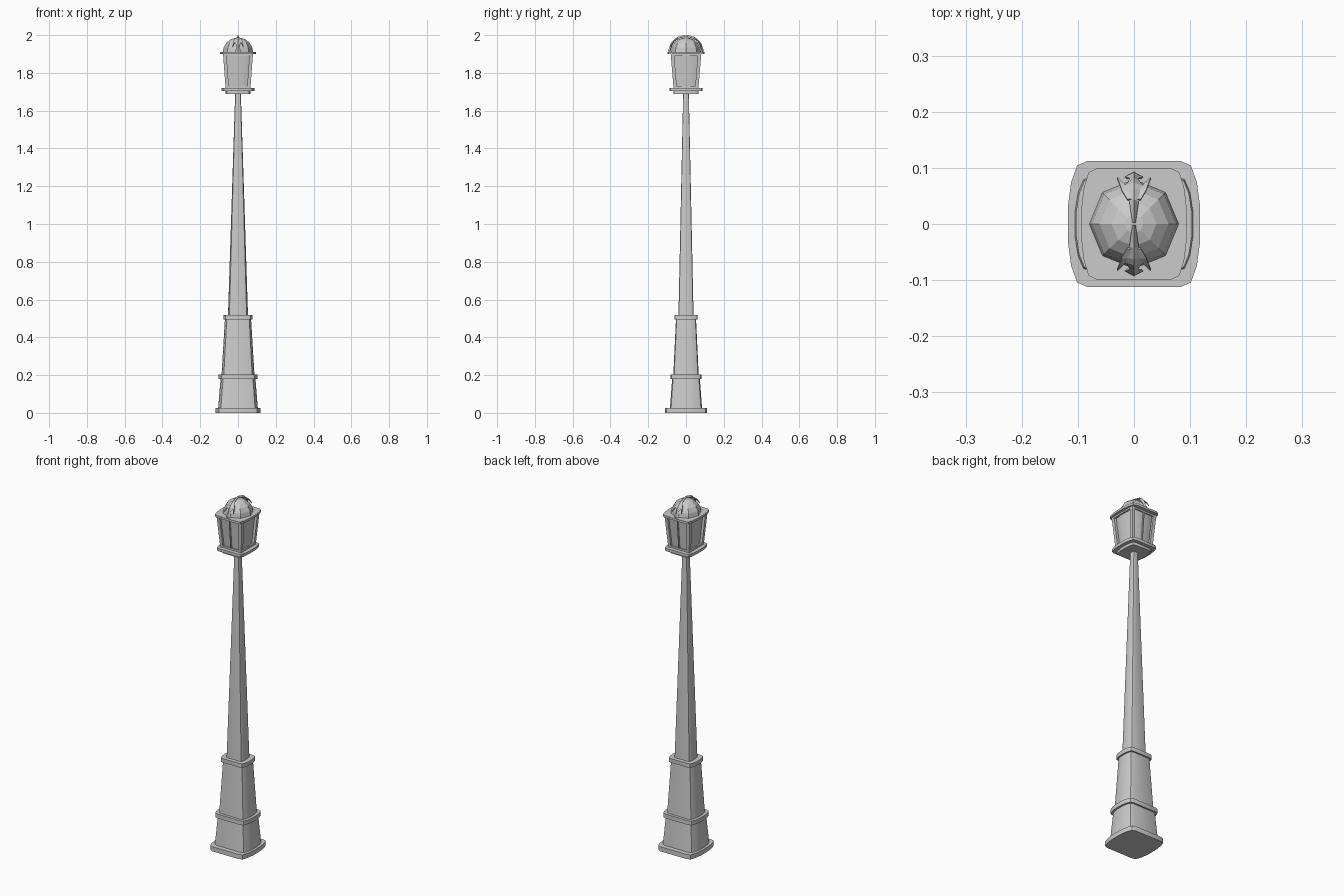
import bpy, bmesh, math
from mathutils import Vector

if "Cube" in bpy.data.objects:
    bpy.data.objects.remove(bpy.data.objects["Cube"])

# Rounded-square section with slightly bowed left and right sides
QUARTER = [(1, 0.27), (0.95, 0.66), (0.86, 0.93), (0.71, 1)]


def section(hx, hy, z):
    q = [(x * hx, y * hy) for x, y in QUARTER]
    half = q + [(-x, y) for x, y in reversed(q)]
    return [(x, y, z) for x, y in half + [(-x, -y) for x, y in half]]


def make_object(name, bm, smooth=None):
    bmesh.ops.recalc_face_normals(bm, faces=bm.faces)
    me = bpy.data.meshes.new(name)
    bm.to_mesh(me)
    bm.free()
    ob = bpy.data.objects.new(name, me)
    bpy.context.collection.objects.link(ob)
    if smooth:
        bpy.ops.object.select_all(action='DESELECT')
        ob.select_set(True)
        bpy.context.view_layer.objects.active = ob
        bpy.ops.object.shade_smooth_by_angle(angle=math.radians(smooth))
    return ob


def loft(name, levels):
    """levels: (z, half width x, half depth y)"""
    bm = bmesh.new()
    rings = [[bm.verts.new(p) for p in section(hx, hy, z)] for z, hx, hy in levels]
    n = len(rings[0])
    for a, b in zip(rings, rings[1:]):
        for i in range(n):
            j = (i + 1) % n
            bm.faces.new((a[i], a[j], b[j], b[i]))
    bm.faces.new(rings[0])
    bm.faces.new(rings[-1])
    return make_object(name, bm, 30)


def slab(name, z0, z1, hx, hy):
    return loft(name, [(z0, hx, hy), (z1, hx, hy)])


def bar(bm, p, q, sx, sy):
    """rectangular bar from p to q with horizontal half sizes sx, sy"""
    ends = [[bm.verts.new(Vector(c) + Vector((x * sx, y * sy, 0)))
             for x, y in ((-1, -1), (1, -1), (1, 1), (-1, 1))] for c in (p, q)]
    for i in range(4):
        j = (i + 1) % 4
        bm.faces.new((ends[0][i], ends[0][j], ends[1][j], ends[1][i]))
    bm.faces.new(ends[0])
    bm.faces.new(ends[1])


# Pedestal
slab("foot_plate", 0, 0.026, 0.118, 0.112)
loft("lower_pedestal", [(0.026, 0.105, 0.085), (0.185, 0.092, 0.073)])
slab("middle_ring", 0.18, 0.204, 0.103, 0.083)
loft("upper_pedestal", [(0.204, 0.087, 0.067), (0.5, 0.069, 0.053)])
slab("upper_ring", 0.494, 0.517, 0.078, 0.062)

# Tapered shaft
loft("shaft", [(0.515, 0.053, 0.040), (1.692, 0.015, 0.015)])

# Lantern plates
slab("lantern_collar", 1.689, 1.706, 0.067, 0.067)
slab("lantern_tray", 1.704, 1.720, 0.087, 0.087)
slab("roof_plate", 1.899, 1.911, 0.094, 0.099)

# Lantern glass
Z0, Z1 = 1.72, 1.90
loft("lantern_glass", [(Z0, 0.058, 0.058), (Z1, 0.072, 0.074)])

# Lantern frame: corner posts, rails and centre bars
bm = bmesh.new()
for sx in (-1, 1):
    for sy in (-1, 1):
        bar(bm, (sx * 0.057, sy * 0.057, Z0), (sx * 0.070, sy * 0.072, Z1), 0.009, 0.009)
for s in (-1, 1):
    bar(bm, (0, s * 0.060, Z0), (0, s * 0.076, Z1), 0.003, 0.004)
    for z, dx, dy in ((Z0, 0.061, 0.060), (Z1 - 0.010, 0.074, 0.074)):
        bar(bm, (0, s * dy, z), (0, s * dy, z + 0.010), dx - 0.008, 0.005)
        bar(bm, (s * dx, 0, z), (s * dx, 0, z + 0.010), 0.005, dy - 0.008)
make_object("lantern_frame", bm)

# Eight-sided dome
bm = bmesh.new()
prof = [bm.verts.new((0.080 * math.cos(t), 0, 1.909 + 0.078 * math.sin(t)))
        for t in (math.radians(d) for d in (0, 20, 40, 60, 78))]
prof.append(bm.verts.new((0, 0, 1.987)))
edges = [bm.edges.new(p) for p in zip(prof, prof[1:])]
bmesh.ops.spin(bm, geom=prof + edges, cent=(0, 0, 0), axis=(0, 0, 1),
               angle=math.tau, steps=8)
bmesh.ops.remove_doubles(bm, verts=bm.verts, dist=1e-4)
make_object("dome", bm)


# Leaf ornaments draped over the front and back of the dome
def leaf(name, side):
    bm = bmesh.new()

    def point(deg, x, r):
        t = math.radians(deg)
        return bm.verts.new((x, side * r * math.cos(t), 1.909 + r * math.sin(t)))

    def strip(rows):
        for a, b in zip(rows, rows[1:]):
            for i in range(len(a) - 1):
                bm.faces.new((a[i], a[i + 1], b[i + 1], b[i]))

    # central blade with a raised ridge
    blade = [(89, 0.001), (62, 0.007), (47, 0.016), (38, 0.019), (27, 0.009),
             (14, 0.007), (7, 0.015), (1, 0.012)]
    strip([[point(d, -w, 0.083), point(d, 0, 0.091), point(d, w, 0.083)]
           for d, w in blade])
    # curled side tips
    for s in (-1, 1):
        tips = [(60, 0.006, 0.006), (46, 0.016, 0.006), (34, 0.022, 0.004), (20, 0.029, 0.001)]
        strip([[point(d, s * (x - w), 0.086), point(d, s * (x + w), 0.086)]
               for d, x, w in tips])
    ob = make_object(name, bm)
    mod = ob.modifiers.new("thickness", 'SOLIDIFY')
    mod.thickness = 0.004
    mod.offset = 0


leaf("front_leaf", -1)
leaf("back_leaf", 1)
